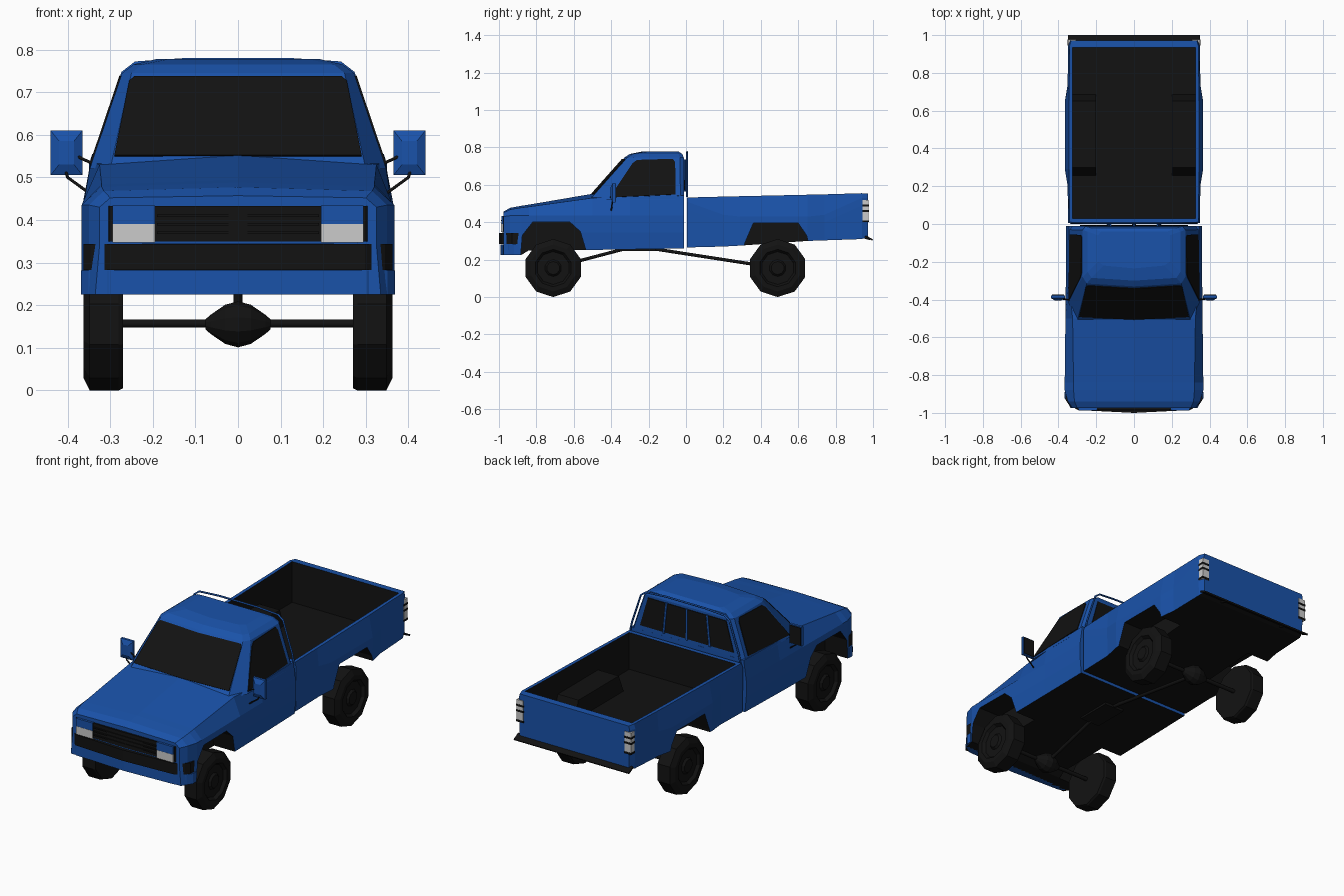
import bpy, bmesh, math
from mathutils import Vector

if "Cube" in bpy.data.objects:
    bpy.data.objects.remove(bpy.data.objects["Cube"])

def material(name, rgb):
    m = bpy.data.materials.new(name)
    m.diffuse_color = (*rgb, 1)
    m.use_nodes = True
    m.node_tree.nodes["Principled BSDF"].inputs["Base Color"].default_value = m.diffuse_color
    return m

BLUE = material("blue_paint", (0.01, 0.085, 0.4))
BLACK = material("black_trim", (0.006, 0.006, 0.006))
LENS = material("lens", (0.65, 0.65, 0.65))

def mesh(name, verts, faces, *mats):
    bm = bmesh.new()
    vs = [bm.verts.new(v) for v in verts]
    for f in faces:
        bm.faces.new([vs[i] for i in f])
    bmesh.ops.recalc_face_normals(bm, faces=bm.faces)
    me = bpy.data.meshes.new(name)
    bm.to_mesh(me)
    bm.free()
    ob = bpy.data.objects.new(name, me)
    bpy.context.collection.objects.link(ob)
    for m in mats:
        me.materials.append(m)
    return ob

def loft(name, rings, *mats):
    n, k = len(rings[0]), len(rings)
    faces = [(r*n+i, r*n+(i+1) % n, (r+1)*n+(i+1) % n, (r+1)*n+i)
             for r in range(k-1) for i in range(n)]
    faces += [range(n), range((k-1)*n, k*n)]
    return mesh(name, [v for r in rings for v in r], faces, *mats)

def prism(name, pts, axis, a, b, mat):
    place = {'x': lambda p, t: (t, *p), 'z': lambda p, t: (*p, t)}[axis]
    return loft(name, [[place(p, t) for p in pts] for t in (a, b)], mat)

def box(name, x, y, z, mat):
    return prism(name, [(x[0], y[0]), (x[1], y[0]), (x[1], y[1]), (x[0], y[1])], 'z', *z, mat)

def tube(name, pts, r, mat):
    cu = bpy.data.curves.new(name, 'CURVE')
    cu.dimensions = '3D'
    cu.bevel_depth, cu.bevel_resolution, cu.use_fill_caps = r, 1, True
    s = cu.splines.new('POLY')
    s.points.add(len(pts)-1)
    for p, c in zip(s.points, pts):
        p.co = (*c, 1)
    cu.materials.append(mat)
    ob = bpy.data.objects.new(name, cu)
    bpy.context.collection.objects.link(ob)

def panel(name, verts, faces, mat):
    ob = mesh(name, verts, faces, mat)
    s = ob.modifiers.new("thickness", 'SOLIDIFY')
    s.thickness, s.offset = 0.008, 0

def mirrored(half):
    return half + [(-x, y) for x, y in reversed(half) if x]

def body(name, rows, shoulder):
    rings = []
    for y, zc, xt, zt, xm, zm, xb, zb in rows:
        half = [(0, zc), (xt, zt), (xm, zm), (xm, zm-shoulder), (xb, zb)]
        rings.append([(x, y, z) for x, z in mirrored(half)])
    return loft(name, rings, BLUE, BLACK)

def carve(ob, tools, is_black):
    # apply the booleans, then paint inner faces black
    bpy.context.view_layer.objects.active = ob
    for tool, op in tools:
        tool.hide_render = True
        m = ob.modifiers.new("cut", 'BOOLEAN')
        m.object, m.operation, m.solver = tool, op, 'EXACT'
        bpy.ops.object.modifier_apply(modifier=m.name)
        bpy.data.objects.remove(tool)
    for p in ob.data.polygons:
        p.material_index = int(is_black(p.center, p.normal))

def pair(name, pts, a, b):
    return [prism(name, pts, 'x', s*a, s*b, BLACK) for s in (1, -1)]

# hood, fenders and doors with front wheel arches
cab = body("cab_body", [
    (-.975, .457, .30, .452, .325, .43, .335, .225),
    (-.94, .477, .315, .468, .350, .435, .355, .225),
    (-.88, .488, .32, .478, .367, .435, .367, .225),
    (-.84, .494, .32, .483, .367, .435, .36, .25),
    (-.50, .552, .325, .53, .363, .435, .355, .252),
    (-.30, .552, .345, .537, .361, .435, .354, .255),
    (-.01, .552, .345, .542, .360, .435, .352, .26)], .09)
arch = [(-.89, .15), (-.875, .33), (-.82, .40), (-.62, .40), (-.565, .35), (-.505, .15)]
carve(cab, [(c, 'DIFFERENCE') for c in pair("arch_cutter", arch, .23, .5)],
      lambda c, n: n.z < -.6 or (abs(c.x) < .335 and c.z < .41 and -.93 < c.y < -.1))

# load bed with open top, inner wheel wells and rear arches
bed = body("load_bed", [
    (.005, .532, .342, .532, .350, .51, .348, .265),
    (.20, .537, .343, .537, .351, .44, .349, .27),
    (.29, .539, .344, .539, .366, .43, .364, .275),
    (.65, .547, .344, .547, .366, .43, .364, .30),
    (.74, .549, .343, .549, .351, .44, .349, .303),
    (.94, .555, .342, .555, .350, .53, .345, .31),
    (.972, .553, .332, .553, .337, .53, .333, .322)], .04)
cavity = box("bed_cavity", (-.325, .325), (.03, .935), (.33, .8), BLACK)
well = [(.25, .315), (.30, .43), (.65, .43), (.69, .315)]
arch = [(.285, .15), (.315, .29), (.36, .395), (.60, .395), (.645, .33), (.69, .15)]
carve(bed, [(cavity, 'DIFFERENCE')]
      + [(w, 'UNION') for w in pair("inner_well", well, .2, .335)]
      + [(c, 'DIFFERENCE') for c in pair("arch_cutter", arch, .23, .5)],
      lambda c, n: n.z < -.6 or (abs(c.x) < .336 and .02 < c.y < .94
                                 and not (n.z > .7 and c.z > .5)))

# cabin upper and roof
rings = []
for z, yf, off, xf, xs, yb in [(.52, -.515, .10, .30, .348, -.01), (.745, -.315, .035, .25, .272, -.012),
                               (.765, -.285, .03, .225, .245, -.02), (.778, -.22, .02, .16, .19, -.04)]:
    half = [(0, yf-.015), (xf, yf), (xs, yf+off), (xs, yb-.02), (xs-.015, yb)]
    rings.append([(x, y, z) for x, y in mirrored(half)])
loft("cabin_roof", rings, BLUE)

# windows
panel("windscreen", [(-.29, -.49, .55), (0, -.504, .55), (.29, -.49, .55), (.255, -.331, .725),
                     (.243, -.325, .735), (0, -.34, .735), (-.243, -.325, .735), (-.255, -.331, .725)],
      [(0, 1, 5, 6, 7), (1, 2, 3, 4, 5)], BLACK)
side = [(-.405, .532), (-.385, .565), (-.285, .715), (-.262, .732), (-.07, .738), (-.058, .72), (-.055, .548)]
for s in (1, -1):
    panel("side_window", [(s*(.348-(z-.52)*.338), y, z) for y, z in side], [range(7)], BLACK)
panel("rear_window", [(-.285, -.01, .57), (.285, -.01, .57), (.238, -.012, .732), (-.238, -.012, .732)],
      [range(4)], BLACK)
for x in (-.13, 0, .13):
    tube("rear_window_bar", [(x*1.08, -.006, .565), (x*.95, -.006, .735)], .006, BLUE)
half = [(.335, .535), (.325, .58), (.27, .745), (.24, .768), (.12, .776)]
tube("rear_hoop", [(x, .006, z) for x, z in half + [(-x, z) for x, z in reversed(half)]], .005, BLUE)

# nose: bumper, valance, grille, lamps
def nose(w, y_mid, y_corner, y_side):
    h = [(0, y_mid), (w*.82, y_corner), (w*.95, y_corner+.03), (w, y_side), (w, -.89)]
    return mirrored(h)
prism("front_bumper", nose(.363, -1.0, -.985, -.93), 'z', .283, .343, BLACK)
prism("front_valance", nose(.369, -.992, -.978, -.92), 'z', .225, .281, BLUE)
prism("nose_trim", nose(.34, -.985, -.977, -.93)[:], 'z', .345, .352, BLUE)
prism("grille", [(-.336, -.94), (-.30, -.979), (0, -.986), (.30, -.979), (.336, -.94)], 'z', .35, .433, BLACK)
for z in (.37, .39, .41):
    box("grille_slat", (-.19, .19), (-.989, -.975), (z-.003, z+.003), BLACK)
for s in (1, -1):
    x = sorted((s*.195, s*.295))
    box("headlight", x, (-.988, -.95), (.347, .391), LENS)
    box("headlight_brow", x, (-.987, -.95), (.391, .434), BLUE)
    # tail lamps
    box("tail_light", sorted((s*.308, s*.349)), (.945, .976), (.40, .52), LENS)
    for z in (.405, .46, .49):
        box("tail_light_bar", sorted((s*.307, s*.351)), (.944, .978), (z-.005, z+.005), BLACK)
    # door mirrors on tube brackets
    back = [(s*x, -.378, z) for x, z in ((.365, .505), (.44, .505), (.44, .61), (.365, .61))]
    mid = [(x, -.392, z) for x, _, z in back]
    tip = [(s*x, -.404, z) for x, z in ((.385, .53), (.42, .53), (.42, .585), (.385, .585))]
    loft("door_mirror", [back, mid, tip], BLUE)
    box("mirror_glass", sorted((s*.37, s*.435)), (-.378, -.374), (.51, .605), BLACK)
    tube("mirror_bracket", [(s*.345, -.40, .46), (s*.40, -.395, .50), (s*.418, -.385, .56),
                            (s*.41, -.385, .565), (s*.32, -.41, .522)], .004, BLACK)
    tube("bumper_strut", [(s*.2, .93, .325), (s*.2, .985, .31)], .007, BLACK)

# rear step bar
prism("rear_bumper", [(.955, .322), (.995, .302), (1.0, .309), (.96, .33)], 'x', -.35, .35, BLACK)

# ten-sided wheels, axles and differentials
tyre = [(.27, .02), (.27, .15), (.28, .155), (.348, .155), (.363, .125), (.363, .10),
        (.347, .088), (.347, .045), (.358, .035), (.358, .012)]
housing = [(-.076, .012), (-.065, .022), (-.03, .046), (0, .054), (.03, .046), (.065, .022), (.076, .012)]

def lathe(name, profile, y, s=1, n=10):
    ang = [math.tau*i/n - math.pi/2 for i in range(n)]
    loft(name, [[(s*x, y+r*math.cos(a), .155+r*math.sin(a)) for a in ang] for x, r in profile], BLACK)

for name, y in (("front", -.71), ("rear", .49)):
    for s in (1, -1):
        lathe(name + "_wheel", tyre, y, s)
    lathe(name + "_differential", housing, y)
    tube(name + "_axle", [(-.28, y, .157), (.28, y, .157)], .011, BLACK)

# drive shafts
tube("front_drive_shaft", [(0, -.68, .165), (0, -.30, .265)], .01, BLACK)
tube("rear_drive_shaft", [(0, .46, .16), (0, -.20, .262)], .01, BLACK)
box("gearbox", (-.06, .06), (-.36, -.16), (.245, .29), BLACK)
